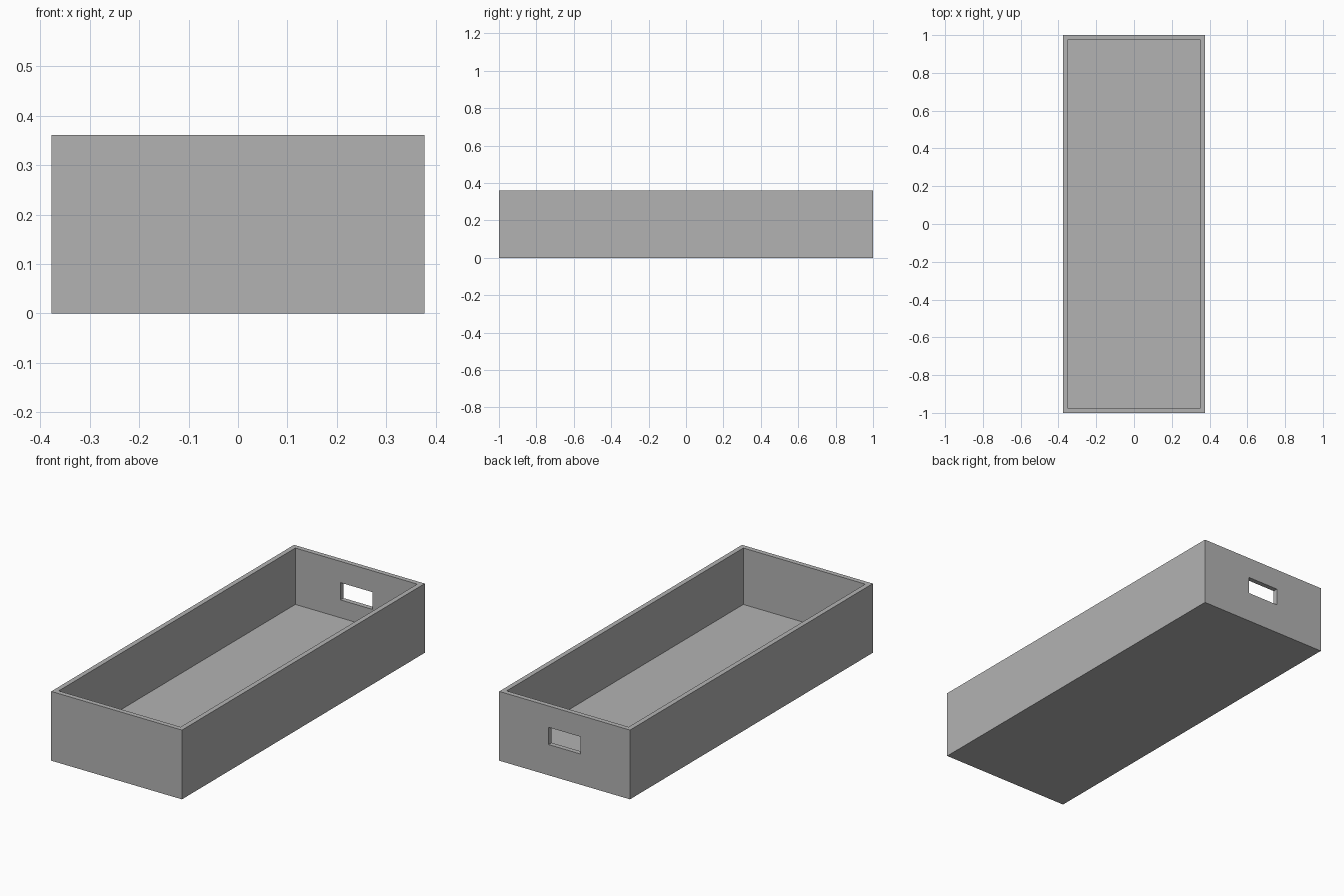
import bpy
import bmesh
from mathutils import Vector

WIDTH, LENGTH, HEIGHT = 0.754, 2.0, 0.361
WALL, FLOOR = 0.036, 0.067

default = bpy.data.objects.get("Cube")
if default:
    bpy.data.objects.remove(default, do_unlink=True)

# Single flat grey
grey = bpy.data.materials.new("light_grey")
grey.use_nodes = True
colour = (0.45, 0.45, 0.45, 1)
grey.diffuse_color = colour
grey.node_tree.nodes["Principled BSDF"].inputs["Base Color"].default_value = colour


def box(name, size, centre):
    mesh = bpy.data.meshes.new(name)
    bm = bmesh.new()
    bmesh.ops.create_cube(bm, size=1)
    bmesh.ops.scale(bm, vec=size, verts=bm.verts)
    bmesh.ops.translate(bm, vec=centre, verts=bm.verts)
    bm.to_mesh(mesh)
    bm.free()
    mesh.materials.append(grey)
    obj = bpy.data.objects.new(name, mesh)
    bpy.context.collection.objects.link(obj)
    return obj


# Open tray: inset the top for the rim, then sink it to the floor
tray = box("tray", (WIDTH, LENGTH, HEIGHT), (0, 0, HEIGHT / 2))
bm = bmesh.new()
bm.from_mesh(tray.data)
top = max(bm.faces, key=lambda f: f.calc_center_median().z)
bmesh.ops.inset_region(bm, faces=[top], thickness=WALL)
sunk = bmesh.ops.extrude_discrete_faces(bm, faces=[top])["faces"][0]
bmesh.ops.translate(bm, vec=Vector((0, 0, FLOOR - HEIGHT)), verts=sunk.verts)
bmesh.ops.recalc_face_normals(bm, faces=bm.faces)
bm.to_mesh(tray.data)
bm.free()

# Rectangular hand slot through the back wall
cutter = box("slot_cutter", (0.184, WALL * 3, 0.09), (0, LENGTH / 2 - WALL / 2, 0.205))
cutter.hide_render = True
cutter.hide_set(True)
cut = tray.modifiers.new("hand_slot", "BOOLEAN")
cut.operation = "DIFFERENCE"
cut.solver = "EXACT"
cut.object = cutter

# Apply the cut and drop the helper
bpy.context.view_layer.objects.active = tray
tray.select_set(True)
bpy.ops.object.modifier_apply(modifier=cut.name)
bpy.data.objects.remove(cutter, do_unlink=True)
